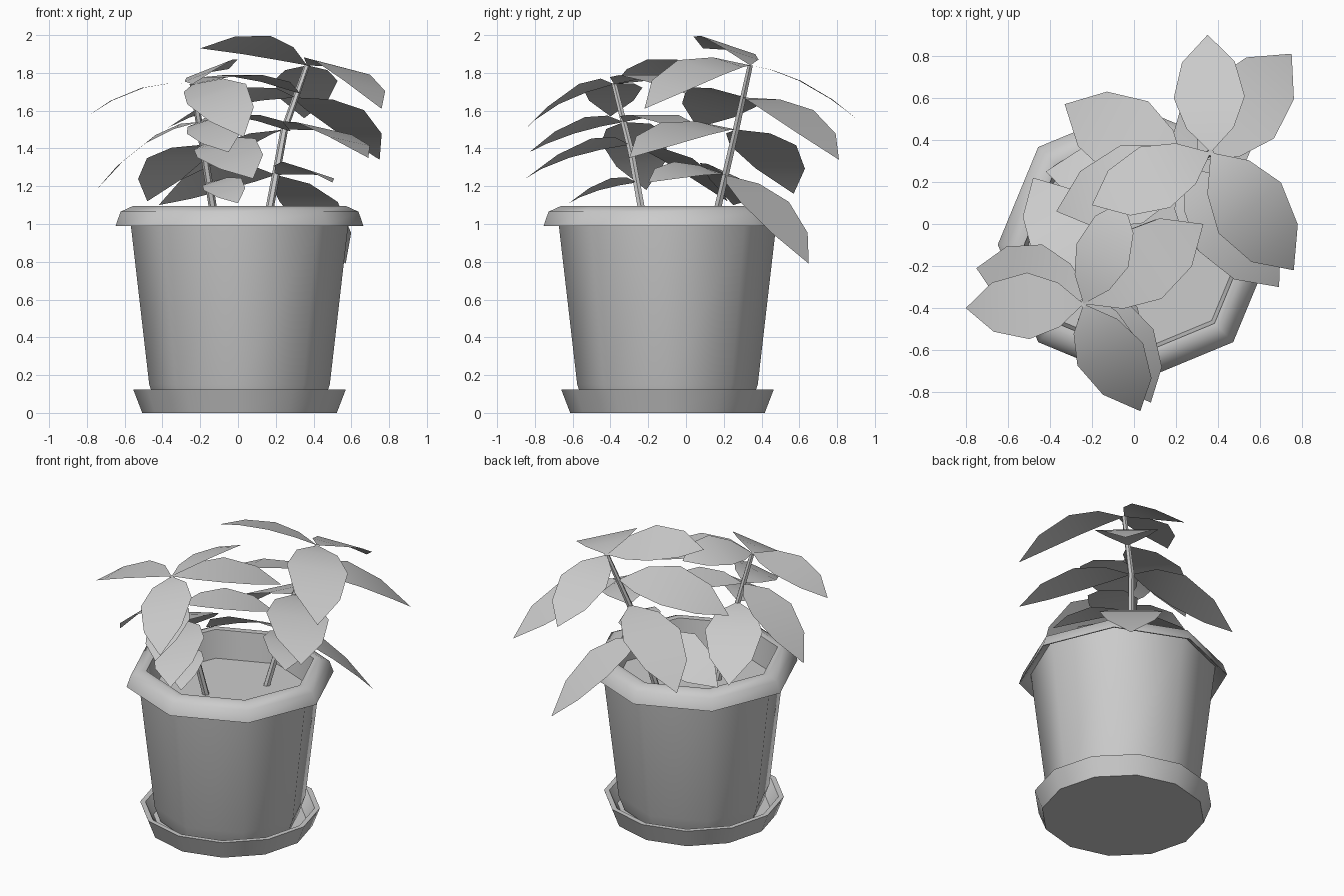
import bpy
import bmesh
from math import cos, sin, pi, radians
from mathutils import Vector

cube = bpy.data.objects.get("Cube")
if cube:
    bpy.data.objects.remove(cube, do_unlink=True)

# One plain grey for the whole model
GREY = (0.6, 0.6, 0.6, 1)
grey = bpy.data.materials.new("plain_grey")
grey.use_nodes = True
grey.diffuse_color = GREY
grey.node_tree.nodes["Principled BSDF"].inputs["Base Color"].default_value = GREY


def finish(name, bm, angle):
    """Turn a bmesh into a smooth shaded object."""
    mesh = bpy.data.meshes.new(name)
    bm.to_mesh(mesh)
    bm.free()
    mesh.materials.append(grey)
    obj = bpy.data.objects.new(name, mesh)
    bpy.context.collection.objects.link(obj)
    bpy.ops.object.select_all(action="DESELECT")
    obj.select_set(True)
    bpy.context.view_layer.objects.active = obj
    bpy.ops.object.shade_smooth_by_angle(angle=radians(angle))


def rings(name, sections, sides, cap_start=True, cap_end=True):
    """Bridge horizontal rings, each given as (centre, radius)."""
    bm = bmesh.new()
    loops = []
    for centre, radius in sections:
        loops.append([
            bm.verts.new(Vector(centre) + radius * Vector((cos(a), sin(a), 0)))
            for a in (2 * pi * i / sides for i in range(sides))])
    for low, high in zip(loops, loops[1:]):
        for i in range(sides):
            j = (i + 1) % sides
            bm.faces.new((low[i], low[j], high[j], high[i]))
    if cap_start:
        bm.faces.new(loops[0][::-1])
    if cap_end:
        bm.faces.new(loops[-1])
    finish(name, bm, 50)


def lathe(name, profile, sides, **caps):
    """Turn a (radius, height) profile about the pot axis."""
    rings(name, [((0.008, -0.098, z), r) for r, z in profile], sides, **caps)


# Leaf outline: position along the leaf, half width as a share of its length
OUTLINE = ((0.21, 0.18), (0.47, 0.27), (0.77, 0.2))


def leaf(name, base, tip, roll=0, arch=0.42):
    """Arched pointed blade from base to tip, tilted about its length by roll."""
    base, tip = Vector(base), Vector(tip)
    span = tip - base
    length = span.length
    side = span.cross(Vector((0, 0, 1))).normalized()
    up = side.cross(span).normalized()
    across = side * cos(radians(roll)) + up * sin(radians(roll))
    bm = bmesh.new()
    start = bm.verts.new(base)
    rows = []
    for t, width in OUTLINE:
        mid = base + span * t + Vector((0, 0, arch * length * t * (1 - t)))
        rows.append([bm.verts.new(mid + across * length * width * s) for s in (-1, 1)])
    end = bm.verts.new(tip)
    bm.faces.new((start, rows[0][1], rows[0][0]))
    for (a, b), (c, d) in zip(rows, rows[1:]):
        bm.faces.new((a, b, d, c))
    bm.faces.new((rows[-1][0], rows[-1][1], end))
    finish(name, bm, 60)


def plant(name, path, whorls):
    """Thin stem along a path, with leaves leaving it at given heights."""
    radii = (0.023, 0.02, 0.016)
    rings(name + "_stem", list(zip(path, radii)), 6)
    points = [Vector(p) for p in path]
    for w, (height, tips) in enumerate(whorls):
        low, high = points[:2] if height < points[1].z else points[1:]
        base = low.lerp(high, (height - low.z) / (high.z - low.z))
        for i, (x, y, z, *shape) in enumerate(tips):
            leaf(f"{name}_leaf_{w + 1}_{i + 1}", base, (x, y, z), *shape)


# Saucer, pot with a hollow overhanging rim, and sunken soil
lathe("saucer", [(0.515, 0), (0.563, 0.125), (0.53, 0.125), (0.48, 0.04)], 12)
lathe("pot", [(0.44, 0.045), (0.478, 0.15), (0.575, 0.99), (0.582, 1.05),
              (0.648, 0.99), (0.656, 0.99), (0.63, 1.065), (0.565, 1.095),
              (0.53, 1.09), (0.51, 0.89)],
      8, cap_end=False)
lathe("soil", [(0.512, 0.9)], 8, cap_start=False)

# Taller plant at the back left
plant("tall_plant",
      [(0.13, 0.12, 0.88), (0.245, 0.265, 1.5), (0.365, 0.34, 1.84)],
      [(1.84, [(0.35, 0.9, 1.56, 0, 0.32), (0.76, -0.22, 1.61, 12, 0.54),
               (-0.2, 0.09, 1.93, -17)]),
       (1.67, [(0.75, 0.81, 1.34, 0, 0.47), (-0.37, 0.06, 1.51, -15)]),
       (1.5, [(0.69, -0.3, 1.35, 10), (-0.33, 0.57, 1.16)]),
       (1.26, [(0.57, 0.65, 0.79), (0.5, -0.2, 1.22, 15), (-0.42, 0.25, 1.1, -25)])])

# Shorter plant at the front right
plant("short_plant",
      [(-0.1, -0.2, 0.88), (-0.18, -0.29, 1.38), (-0.24, -0.38, 1.74)],
      [(1.74, [(-0.8, -0.4, 1.57), (0.03, -0.89, 1.46, -20, 0.5),
               (0.33, 0, 1.69), (-0.05, 0.11, 1.82, 20, 0.34)]),
       (1.54, [(-0.75, -0.21, 1.18, 8, 0.48), (-0.05, -0.83, 1.38, -18),
               (0.28, 0, 1.49)]),
       (1.42, [(0.08, -0.85, 1.24, -18), (-0.48, 0.22, 1.12)]),
       (1.22, [(0, -0.62, 1.11, -18)])])
